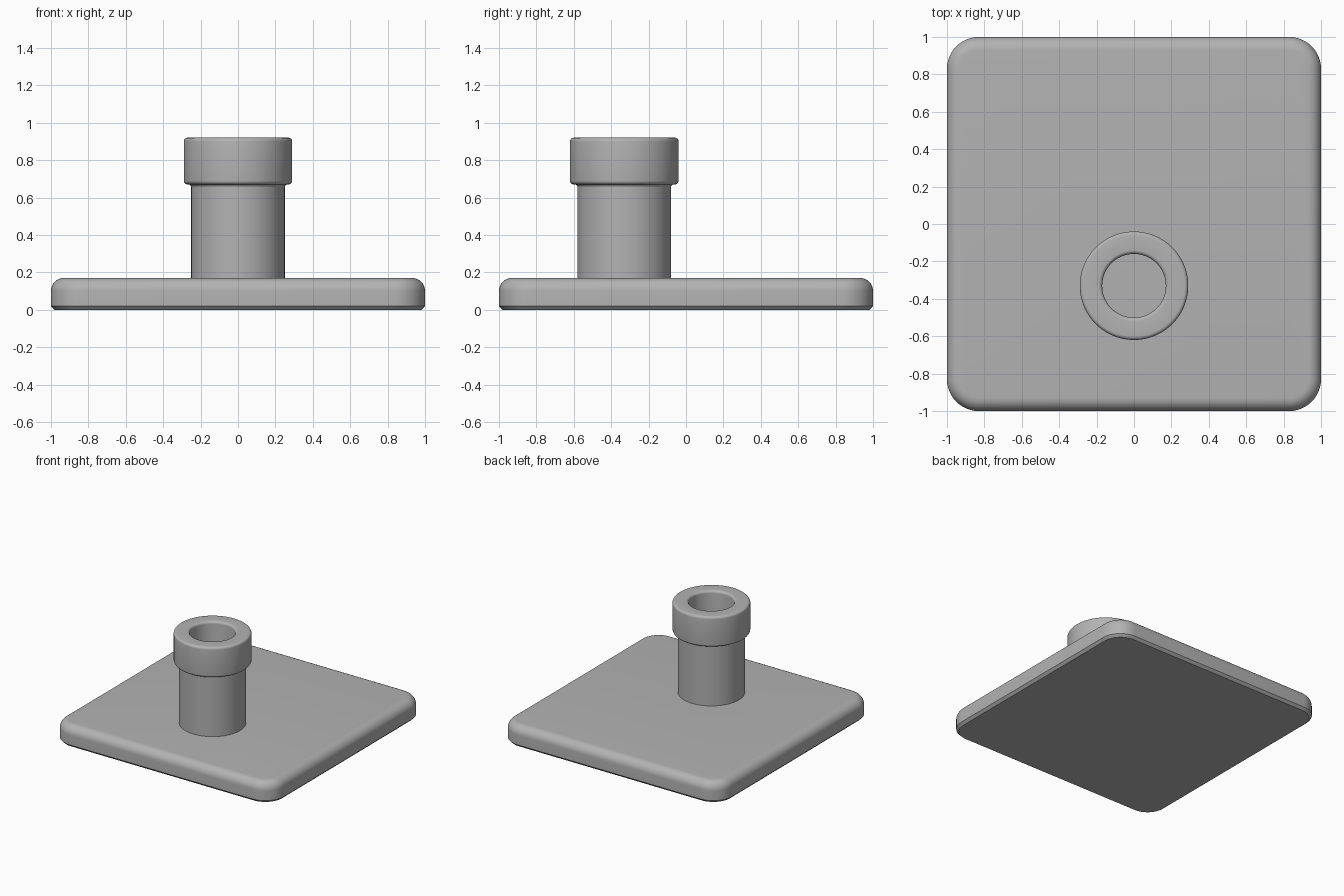
import bpy, bmesh, math
from math import sin, cos, pi, radians

cube = bpy.data.objects.get("Cube")
if cube:
    bpy.data.objects.remove(cube, do_unlink=True)

grey = bpy.data.materials.new("plain_grey")
grey.use_nodes = True
colour = (0.45, 0.45, 0.45, 1)
grey.diffuse_color = colour
grey.node_tree.nodes["Principled BSDF"].inputs["Base Color"].default_value = colour


def arc(cx, cz, r, start, end, steps=6):
    """Points of a fillet in a profile, angles in degrees."""
    angles = [radians(start + (end - start) * i / steps) for i in range(steps + 1)]
    return [(cx + r * cos(a), cz + r * sin(a)) for a in angles]


def skin(name, loops, capped, location=(0, 0, 0)):
    """Bridge stacked closed loops into one smooth surface."""
    bm = bmesh.new()
    rings = [[bm.verts.new(p) for p in loop] for loop in loops]
    n = len(rings[0])
    for low, high in zip(rings, rings[1:]):
        for i in range(n):
            j = (i + 1) % n
            bm.faces.new((low[i], low[j], high[j], high[i]))
    if capped:
        bm.faces.new(rings[0][::-1])
        bm.faces.new(rings[-1])
    mesh = bpy.data.meshes.new(name)
    bm.to_mesh(mesh)
    bm.free()
    mesh.materials.append(grey)
    obj = bpy.data.objects.new(name, mesh)
    obj.location = location
    bpy.context.collection.objects.link(obj)
    bpy.ops.object.select_all(action="DESELECT")
    obj.select_set(True)
    bpy.context.view_layer.objects.active = obj
    bpy.ops.object.shade_smooth_by_angle(angle=radians(32))
    return obj


def rounded_square(inset, z, half=1.0, radius=0.17, steps=12):
    c, r = half - radius, radius - inset
    points = []
    for k, (sx, sy) in enumerate([(1, 1), (-1, 1), (-1, -1), (1, -1)]):
        for i in range(steps + 1):
            a = (k + i / steps) * pi / 2
            points.append((sx * c + r * cos(a), sy * c + r * sin(a), z))
    return points


def circle(r, z, steps=96):
    return [(r * cos(2 * pi * i / steps), r * sin(2 * pi * i / steps), z)
            for i in range(steps)]


# Base plate: small chamfer below, soft fillet above
plate = [(0.02, 0), (0, 0.02)]
plate += [(-x, z) for x, z in arc(-0.07, 0.10, 0.07, 0, 90, 8)]
skin("base_plate", [rounded_square(d, z) for d, z in plate], True)

# Hollow post with a wider collar, open at the top
post = [(0.25, 0.16), (0.25, 0.655)]
post += arc(0.265, 0.655, 0.015, 180, 90, 4)
post += arc(0.27, 0.69, 0.02, -90, 0)
post += arc(0.27, 0.90, 0.02, 0, 90)
post += arc(0.19, 0.90, 0.02, 90, 180)
post += [(0.17, 0.16)]
skin("hollow_post", [circle(r, z) for r, z in post], False, (0, -0.33, 0))
